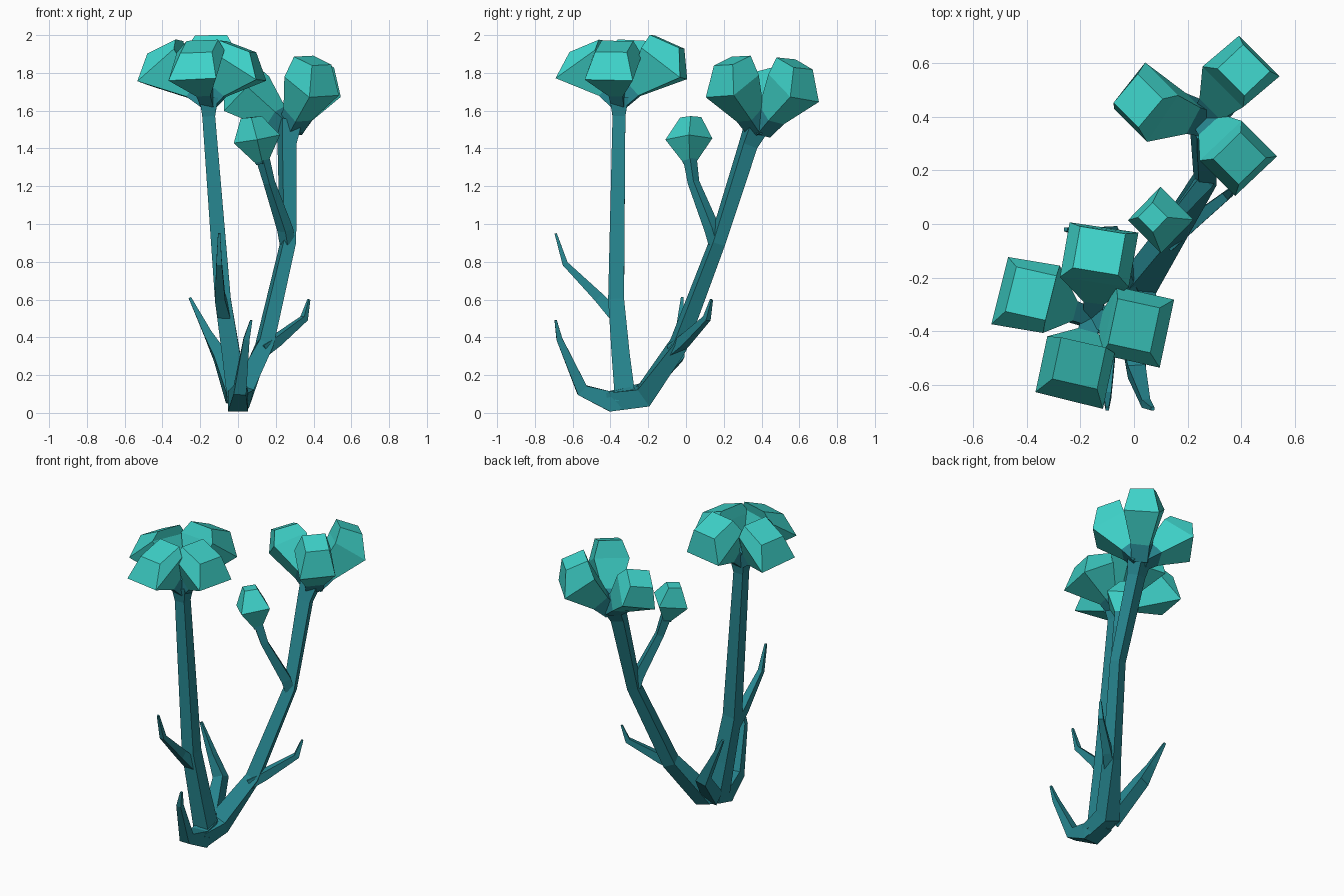
import bpy, bmesh, math
from mathutils import Vector as V

if "Cube" in bpy.data.objects:
    bpy.data.objects.remove(bpy.data.objects["Cube"])

def material(name, rgb):
    m = bpy.data.materials.new(name)
    m.diffuse_color = (*rgb, 1)
    m.use_nodes = True
    m.node_tree.nodes["Principled BSDF"].inputs["Base Color"].default_value = m.diffuse_color
    return m

STEM = material("stem_teal", (0.02, 0.24, 0.28))
BUD = material("bud_teal", (0.048, 0.64, 0.58))
UP = V((0, 0, 1))

def loft(name, rings, angle, stem_segments):
    """Four-sided loft; each ring = (centre, half width, normal)."""
    bm = bmesh.new()
    edge = V((math.cos(math.radians(angle)), math.sin(math.radians(angle)), 0))
    loops = []
    for c, h, n in rings:
        n = n.normalized()
        u = (edge - n * edge.dot(n)).normalized()
        v = n.cross(u)
        loops.append([bm.verts.new(c + u * h * a + v * h * b)
                      for a, b in ((-1, -1), (1, -1), (1, 1), (-1, 1))])
    for k, (p, q) in enumerate(zip(loops, loops[1:])):
        for i in range(4):
            j = (i + 1) % 4
            f = bm.faces.new((p[i], p[j], q[j], q[i]))
            f.material_index = 0 if k < stem_segments else 1
    bm.faces.new(loops[0][::-1])
    bm.faces.new(loops[-1]).material_index = 0 if len(rings) <= stem_segments else 1
    bmesh.ops.recalc_face_normals(bm, faces=bm.faces)
    me = bpy.data.meshes.new(name)
    bm.to_mesh(me)
    bm.free()
    me.materials.append(STEM)
    me.materials.append(BUD)
    ob = bpy.data.objects.new(name, me)
    bpy.context.collection.objects.link(ob)

def stalk(name, pts, angle=0):
    """Tapered stalk through points (x, y, z, half width)."""
    P = [V(p[:3]) for p in pts]
    rings = []
    for i, p in enumerate(pts):
        n = V()
        if i > 0:
            n += (P[i] - P[i - 1]).normalized()
        if i < len(P) - 1:
            n += (P[i + 1] - P[i]).normalized()
        rings.append((P[i], p[3], n))
    loft(name, rings, angle, 99)

def bud(name, hub, wide, cap, arm, half, angle, start=0.35, top=0.66):
    """Faceted bud: thin arm from hub, flaring to a wide ring, then a smaller cap."""
    hub, wide, cap = V(hub), V(wide), V(cap)
    d = (wide - hub).normalized()
    n = d + UP * 0.3
    loft(name, [(hub, arm, d), (hub.lerp(wide, start), arm * 1.15, d),
                (wide, half, n), (cap, half * top, d + UP)], angle, 1)

# Stems sharing a bent root
stalk("left_stem", [(0, -.32, .06, .055), (-.035, -.345, .3, .048),
                    (-.08, -.37, .6, .042), (-.155, -.355, 1.57, .034),
                    (-.155, -.355, 1.67, .05)])
stalk("right_stem", [(0, -.41, .06, .05), (.02, -.22, .095, .055),
                     (.14, -.04, .36, .04), (.265, .165, .9, .034),
                     (.26, .33, 1.42, .04), (.27, .38, 1.53, .055)], 20)

# Pointed leaves
stalk("front_leaf", [(0, -.28, .09, .05), (0, -.40, .06, .053), (.01, -.55, .12, .033),
                     (.045, -.67, .39, .016), (.07, -.69, .49, .006)])
stalk("upper_leaf", [(-.07, -.36, .5, .035), (-.095, -.46, .61, .027),
                     (-.1, -.64, .79, .015), (-.1, -.69, .95, .006)])
stalk("left_leaf", [(-.02, -.25, .09, .045), (-.095, -.045, .3, .035),
                    (-.16, -.035, .42, .022), (-.255, -.02, .61, .007)])
stalk("right_leaf", [(.13, -.07, .33, .03), (.2, -.01, .38, .027),
                     (.35, .11, .5, .016), (.375, .135, .6, .006)], 40)
stalk("side_stalk", [(.262, .16, .9, .03), (.25, .14, .97, .03), (.165, .04, 1.22, .022),
                     (.13, .02, 1.35, .026)], 45)

# Left flower head: four buds
A = (-.155, -.355, 1.63)
for name, w, c, ang in (
        ("back_bud", (-.13, -.115, 1.85), (-.13, -.10, 1.965), -10),
        ("left_bud", (-.405, -.265, 1.83), (-.385, -.26, 1.935), -14),
        ("right_bud", (.015, -.385, 1.83), (.0, -.38, 1.94), -12),
        ("front_bud", (-.22, -.555, 1.84), (-.205, -.52, 1.94), -12)):
    bud("left_head_" + name, A, w, c, .033, .13, ang)

# Right flower head: three buds
B = (.275, .39, 1.5)
for name, w, c, ang in (
        ("left_bud", (.045, .455, 1.69), (.015, .46, 1.79), 45),
        ("back_bud", (.40, .57, 1.72), (.41, .575, 1.85), 45),
        ("front_bud", (.39, .245, 1.73), (.395, .245, 1.865), 45)):
    bud("right_head_" + name, B, w, c, .05, .108, ang)

# Small bud on the side stalk
bud("small_bud", (.13, .02, 1.32), (.1, .015, 1.45), (.07, .025, 1.565), .024, .088, 45, .1, .45)
